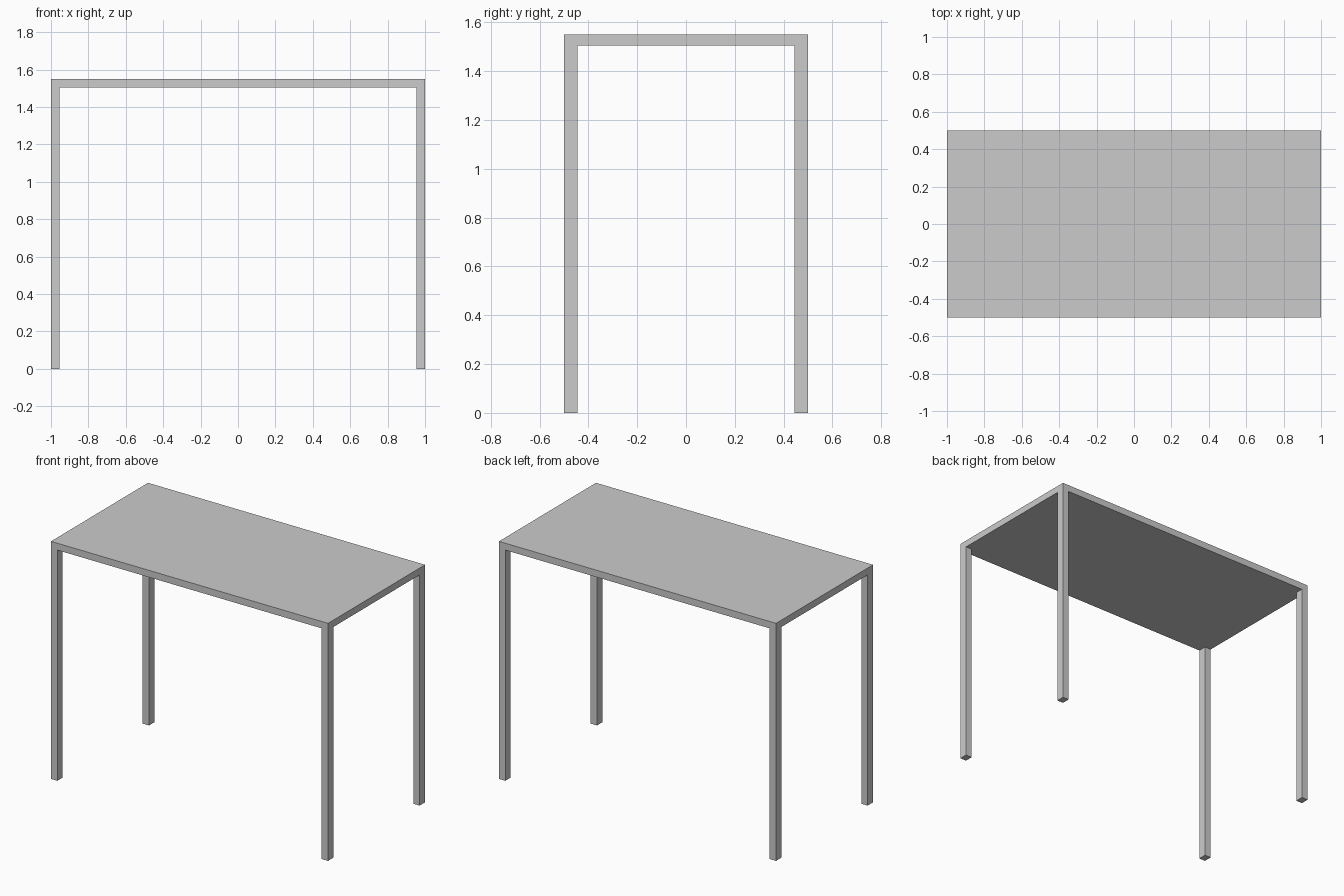
import bpy

if "Cube" in bpy.data.objects:
    bpy.data.objects.remove(bpy.data.objects["Cube"])

LENGTH, DEPTH, HEIGHT = 2.0, 1.0, 1.55
UNDERSIDE = 1.505
LEG_X, LEG_Y = 0.046, 0.055


def box(name, size, center):
    bpy.ops.mesh.primitive_cube_add(size=1, location=center)
    ob = bpy.context.object
    ob.name = name
    ob.scale = size
    bpy.ops.object.transform_apply(location=False, rotation=False, scale=True)
    return ob


# Flat slab top
box("table_top", (LENGTH, DEPTH, HEIGHT - UNDERSIDE),
    (0, 0, (HEIGHT + UNDERSIDE) / 2))

# Four legs flush with the corners of the top
for sx, side in ((-1, "left"), (1, "right")):
    for sy, end in ((-1, "front"), (1, "back")):
        box(f"{end}_{side}_leg", (LEG_X, LEG_Y, UNDERSIDE),
            (sx * (LENGTH - LEG_X) / 2, sy * (DEPTH - LEG_Y) / 2, UNDERSIDE / 2))
